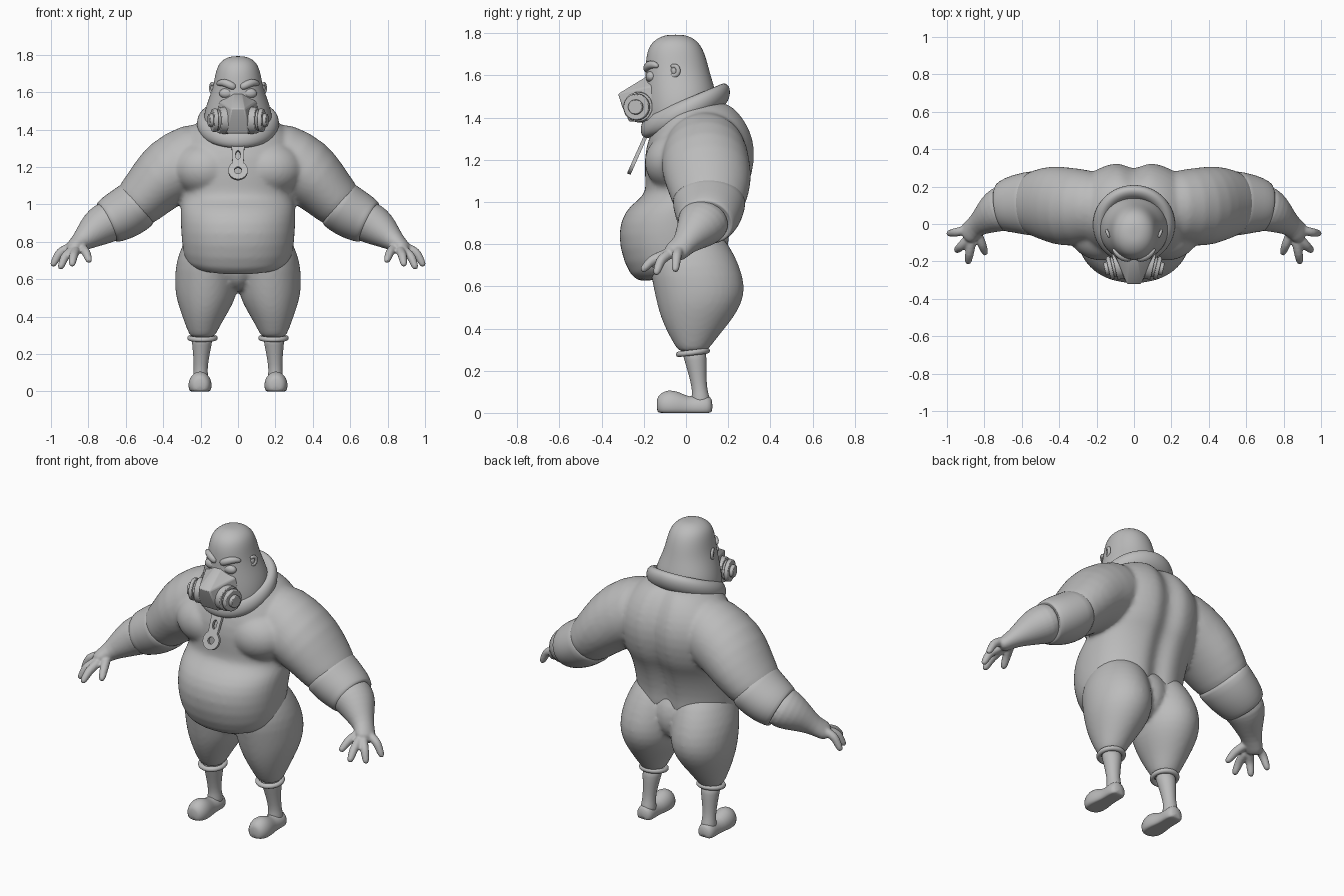
import bpy, bmesh, math
from mathutils import Vector, Matrix

if "Cube" in bpy.data.objects:
    bpy.data.objects.remove(bpy.data.objects["Cube"])

grey = bpy.data.materials.new("plain grey")
grey.diffuse_color = (0.5, 0.5, 0.5, 1)
grey.use_nodes = True
grey.node_tree.nodes["Principled BSDF"].inputs["Base Color"].default_value = grey.diffuse_color


def spow(v, n):
    return math.copysign(abs(v) ** (2 / n), v)


def skin(bm, loops):
    """Join rings of points into a closed tube."""
    rows = [[bm.verts.new(p) for p in lp] for lp in loops]
    k = len(rows[0])
    for a, b in zip(rows, rows[1:]):
        for i in range(k):
            bm.faces.new((a[i], a[(i + 1) % k], b[(i + 1) % k], b[i]))
    bm.faces.new(rows[0][::-1])
    bm.faces.new(rows[-1])


def stack(bm, rings, n=2.0, seg=24, groove=0.0):
    """Horizontal rings: z, centre x, half width, front y, back y, slope."""
    loops = []
    for z, cx, w, f, b, slope in rings:
        lp = []
        for i in range(seg):
            a = 2 * math.pi * i / seg
            x, y = w * spow(math.cos(a), n), (f + b) / 2 + (b - f) / 2 * spow(math.sin(a), n)
            if y > 0:
                y -= groove * math.exp(-(x / 0.055) ** 2)
            lp.append((cx + x, y, z + slope * y))
        loops.append(lp)
    skin(bm, loops)


def tube(bm, path, seg=16, floor=None, side=(0, 1, 0)):
    """Rings square to a path: x, y, z, radius along side, other radius."""
    pts = [Vector(p[:3]) for p in path]
    loops = []
    for i, p in enumerate(path):
        t = (pts[min(i + 1, len(pts) - 1)] - pts[max(i - 1, 0)]).normalized()
        u = Vector(side)
        u = (u - t * u.dot(t)).normalized()
        v = t.cross(u)
        lp = []
        for k in range(seg):
            a = 2 * math.pi * k / seg
            q = pts[i] + u * p[3] * math.cos(a) + v * p[4] * math.sin(a)
            if floor is not None:
                q.z = max(q.z, floor)
            lp.append(q)
        loops.append(lp)
    skin(bm, loops)


def ball(bm, centre, size):
    m = Matrix.Translation(centre) @ Matrix.Diagonal((*size, 1))
    bmesh.ops.create_uvsphere(bm, u_segments=20, v_segments=12, radius=1, matrix=m)


def finish(name, bm, mirror=True, sub=0, voxel=0, soften=0, bevel=0):
    bmesh.ops.recalc_face_normals(bm, faces=bm.faces)
    me = bpy.data.meshes.new(name)
    bm.to_mesh(me)
    bm.free()
    ob = bpy.data.objects.new(name, me)
    bpy.context.collection.objects.link(ob)
    me.materials.append(grey)
    bpy.context.view_layer.objects.active = ob
    bpy.ops.object.select_all(action='DESELECT')
    ob.select_set(True)
    if sub or voxel:
        me.polygons.foreach_set("use_smooth", [True] * len(me.polygons))
    else:
        bpy.ops.object.shade_smooth_by_angle(angle=math.radians(35))
    if bevel:
        m = ob.modifiers.new("bevel", 'BEVEL')
        m.width, m.segments = bevel, 2
    if mirror:
        m = ob.modifiers.new("mirror", 'MIRROR')
        m.use_mirror_merge = False
    if sub:
        ob.modifiers.new("subdivide", 'SUBSURF').levels = sub
        ob.modifiers["subdivide"].render_levels = sub
    if voxel:
        m = ob.modifiers.new("blend", 'REMESH')
        m.mode, m.voxel_size, m.use_smooth_shade = 'VOXEL', voxel, True
    if soften:
        m = ob.modifiers.new("soften", 'SMOOTH')
        m.factor, m.iterations = 0.5, soften
    return ob


# Shirt: belly, chest, shoulder blades and upper sleeves blended into one skin
bm = bmesh.new()
stack(bm, [(0.665, 0, 0.24, -0.20, 0.19, 0.28), (0.70, 0, 0.287, -0.262, 0.215, 0.24),
           (0.80, 0, 0.30, -0.32, 0.21, 0.05), (0.91, 0, 0.307, -0.315, 0.23, 0),
           (0.985, 0, 0.307, -0.265, 0.258, 0), (1.03, 0, 0.30, -0.195, 0.28, 0),
           (1.08, 0, 0.315, -0.19, 0.31, 0), (1.2, 0, 0.335, -0.2, 0.34, 0),
           (1.3, 0, 0.325, -0.18, 0.33, 0), (1.38, 0, 0.28, -0.14, 0.295, 0),
           (1.44, 0, 0.22, -0.12, 0.25, 0), (1.48, 0, 0.15, -0.08, 0.2, 0)],
      n=2.2, seg=64, groove=0.04)
for s in (1, -1):
    ball(bm, (s * 0.17, -0.03, 1.19), (0.19, 0.17, 0.15))
    tube(bm, [(s * x, y, z, u, v) for x, y, z, u, v in (
        (0.10, 0.09, 1.29, 0.15, 0.155), (0.22, 0.09, 1.255, 0.2, 0.195),
        (0.37, 0.09, 1.175, 0.215, 0.188), (0.45, 0.11, 1.095, 0.205, 0.16),
        (0.53, 0.11, 1.01, 0.18, 0.14), (0.6, 0.105, 0.955, 0.145, 0.12))], seg=24)
finish("shirt", bm, mirror=False, sub=1, voxel=0.013, soften=5)

# Rolled sleeve cuffs
bm = bmesh.new()
tube(bm, [(0.525, 0.11, 1.01, 0.165, 0.13), (0.535, 0.11, 1.002, 0.177, 0.14),
          (0.60, 0.108, 0.955, 0.165, 0.14), (0.66, 0.1, 0.925, 0.152, 0.132),
          (0.69, 0.088, 0.908, 0.138, 0.122), (0.70, 0.086, 0.903, 0.132, 0.116),
          (0.702, 0.086, 0.902, 0.10, 0.09)], seg=24)
finish("sleeve_cuff", bm, sub=1)

# Forearm, palm, fingers and thumb
bm = bmesh.new()
tube(bm, [(0.66, 0.095, 0.925, 0.125, 0.11), (0.71, 0.08, 0.9, 0.128, 0.114),
          (0.755, 0.055, 0.872, 0.108, 0.102), (0.80, 0.02, 0.835, 0.08, 0.078),
          (0.845, -0.01, 0.797, 0.056, 0.052),
          (0.88, -0.045, 0.767, 0.064, 0.044), (0.905, -0.07, 0.747, 0.05, 0.034)])
for path in (((0.88, -0.03, 0.78), (0.955, -0.045, 0.745), (0.988, -0.05, 0.68)),
             ((0.88, -0.07, 0.76), (0.925, -0.12, 0.725), (0.948, -0.14, 0.665)),
             ((0.865, -0.08, 0.76), (0.88, -0.16, 0.725), (0.887, -0.203, 0.68)),
             ((0.845, -0.03, 0.78), (0.812, -0.11, 0.745), (0.796, -0.155, 0.70))):
    a, b, c = map(Vector, path)
    tube(bm, [(*p, r, r) for p, r in ((a, 0.026), ((a + b) / 2, 0.025), (b, 0.025),
                                      ((b + c) / 2, 0.022), (c, 0.019),
                                      (c + (c - b) * 0.2, 0.009))], 12, side=(0.6, -0.3, 0.74))
finish("hand", bm, sub=1, voxel=0.007, soften=3)

# Trousers: two legs bridged at the hips
bm = bmesh.new()
stack(bm, [(0.86, 0, 0.16, -0.10, 0.15, 0), (0.76, 0, 0.17, -0.16, 0.215, 0),
           (0.66, 0, 0.14, -0.155, 0.225, 0), (0.58, 0, 0.09, -0.12, 0.19, 0),
           (0.535, 0, 0.04, -0.06, 0.12, 0)])
for s in (1, -1):
    stack(bm, [(z, s * cx, w, f, b, 0) for z, cx, w, f, b in (
        (0.88, 0.13, 0.12, -0.10, 0.14), (0.79, 0.145, 0.15, -0.16, 0.21),
        (0.70, 0.162, 0.17, -0.177, 0.255), (0.60, 0.167, 0.173, -0.157, 0.284),
        (0.52, 0.17, 0.166, -0.14, 0.267), (0.45, 0.176, 0.14, -0.12, 0.225),
        (0.38, 0.185, 0.106, -0.089, 0.168), (0.31, 0.19, 0.074, -0.048, 0.112),
        (0.285, 0.19, 0.06, -0.03, 0.095))])
finish("trousers", bm, mirror=False, sub=1, voxel=0.013, soften=4)


def ring(name, centre, rx, ry, thick, tall, slope, mirror):
    """Closed rolled ring, rising towards the back by its slope."""
    bm = bmesh.new()
    rows = []
    for i in range(40):
        a = 2 * math.pi * i / 40
        row = []
        for k in range(12):
            b = 2 * math.pi * k / 12
            x = (rx + thick * math.cos(b)) * math.cos(a)
            y = (ry + thick * math.cos(b)) * math.sin(a)
            row.append(bm.verts.new(Vector(centre) + Vector((x, y, slope * y + tall * math.sin(b)))))
        rows.append(row)
    for i in range(40):
        p, q = rows[i], rows[(i + 1) % 40]
        for k in range(12):
            bm.faces.new((p[k], q[k], q[(k + 1) % 12], p[(k + 1) % 12]))
    finish(name, bm, mirror=mirror, sub=1)


ring("collar", (0, -0.003, 1.432), 0.18, 0.172, 0.042, 0.058, 0.42, False)
ring("trouser_hem", (0.19, 0.033, 0.286), 0.068, 0.067, 0.014, 0.014, 0.12, True)

# Shins and shoes
bm = bmesh.new()
stack(bm, [(0.31, 0.19, 0.062, -0.03, 0.095, 0), (0.25, 0.193, 0.053, -0.008, 0.1, 0),
           (0.18, 0.197, 0.042, 0.012, 0.098, 0), (0.11, 0.2, 0.036, 0.03, 0.1, 0),
           (0.07, 0.2, 0.043, 0.025, 0.115, 0), (0.03, 0.2, 0.045, 0.02, 0.12, 0)], seg=16)
finish("shin", bm, sub=1)
bm = bmesh.new()
tube(bm, [(0.203, y, c, w, h) for y, c, w, h in (
    (-0.139, 0.035, 0.028, 0.032), (-0.125, 0.035, 0.05, 0.056), (-0.085, 0.036, 0.065, 0.078),
    (-0.035, 0.03, 0.061, 0.068), (0.015, 0.024, 0.048, 0.05), (0.06, 0.027, 0.05, 0.058),
    (0.1, 0.027, 0.051, 0.058), (0.127, 0.027, 0.036, 0.042))], seg=20, floor=0, side=(1, 0, 0))
finish("shoe", bm, sub=1)

# Head
bm = bmesh.new()
stack(bm, [(1.37, 0, 0.175, -0.17, 0.12, 0.35), (1.45, 0, 0.19, -0.2, 0.148, 0.35),
           (1.53, 0, 0.174, -0.2, 0.132, 0.2), (1.62, 0, 0.136, -0.193, 0.112, 0),
           (1.70, 0, 0.122, -0.19, 0.092, 0), (1.755, 0, 0.104, -0.167, 0.064, 0),
           (1.785, 0, 0.064, -0.12, 0.02, 0), (1.793, 0, 0.025, -0.08, -0.02, 0)], n=2.1)
finish("head", bm, mirror=False, sub=2)

# Ears, eyes and brows
bm = bmesh.new()
ball(bm, (0.125, -0.055, 1.622), (0.022, 0.018, 0.026))
tube(bm, [(0.139 + 0.008 * math.cos(a), -0.055 + 0.019 * math.cos(a), 1.622 + 0.024 * math.sin(a),
           0.009, 0.012) for a in [math.radians(d) for d in range(-140, 141, 28)]],
     seg=8, side=(1, 0, 0))
finish("ear", bm, sub=1)
bm = bmesh.new()
ball(bm, (0.06, -0.164, 1.594), (0.042, 0.027, 0.028))
finish("eye", bm, sub=1)
bm = bmesh.new()
tube(bm, [(0.012, -0.182, 1.622, 0.012, 0.014), (0.03, -0.186, 1.632, 0.021, 0.022),
          (0.06, -0.179, 1.648, 0.022, 0.023), (0.092, -0.156, 1.654, 0.018, 0.02),
          (0.114, -0.13, 1.642, 0.009, 0.01)], seg=10)
finish("brow", bm, sub=1)

# Breathing mask: faceted snout with side filters
bm = bmesh.new()
for x, y, z in ((0.018, -0.17, 1.605), (0.036, -0.322, 1.512), (0.048, -0.302, 1.45),
                (0.055, -0.268, 1.38), (0.1, -0.165, 1.55), (0.13, -0.14, 1.39)):
    for s in (1, -1):
        bm.verts.new((s * x, y, z))
bmesh.ops.convex_hull(bm, input=bm.verts)
finish("mask_snout", bm, mirror=False, bevel=0.006)
bm = bmesh.new()
turn = Vector((0.95, -0.22, 0)).to_track_quat('Z', 'Y').to_matrix().to_4x4()
base = Matrix.Translation((0.055, -0.218, 1.45)) @ turn
for r, d0, d1 in ((0.074, 0, 0.05), (0.056, 0.045, 0.065), (0.064, 0.062, 0.085), (0.036, 0.08, 0.105)):
    bmesh.ops.create_cone(bm, cap_ends=True, segments=32, radius1=r, radius2=r * 0.95, depth=d1 - d0,
                          matrix=base @ Matrix.Translation((0, 0, (d0 + d1) / 2)))
finish("mask_filter", bm, bevel=0.004)

# Zip pull: flat tag with a slot and a round hole
cu = bpy.data.curves.new("zip_pull", 'CURVE')
cu.dimensions, cu.fill_mode, cu.extrude = '2D', 'BOTH', 0.009


def arc(cx, cy, rx, ry, a0, a1, n):
    return [(cx + rx * math.cos(math.radians(a0 + (a1 - a0) * i / n)),
             cy + ry * math.sin(math.radians(a0 + (a1 - a0) * i / n))) for i in range(n + 1)]


for pts in (arc(0, 0, 0.052, 0.052, 125, 415, 28) + [(0.034, 0.14), (-0.034, 0.14)],
            arc(0, 0, 0.02, 0.02, 0, 345, 23), arc(0, 0.09, 0.013, 0.026, 0, 345, 23)):
    sp = cu.splines.new('POLY')
    sp.points.add(len(pts) - 1)
    for p, (x, y) in zip(sp.points, pts):
        p.co = (x, y, 0, 1)
    sp.use_cyclic_u = True
tag = bpy.data.objects.new("zip_pull", cu)
tag.location, tag.rotation_euler = (0, -0.25, 1.18), (math.radians(66), 0, 0)
bpy.context.collection.objects.link(tag)
cu.materials.append(grey)
bpy.ops.object.select_all(action='DESELECT')
tag.select_set(True)
bpy.context.view_layer.objects.active = tag
bpy.ops.object.convert(target='MESH')
